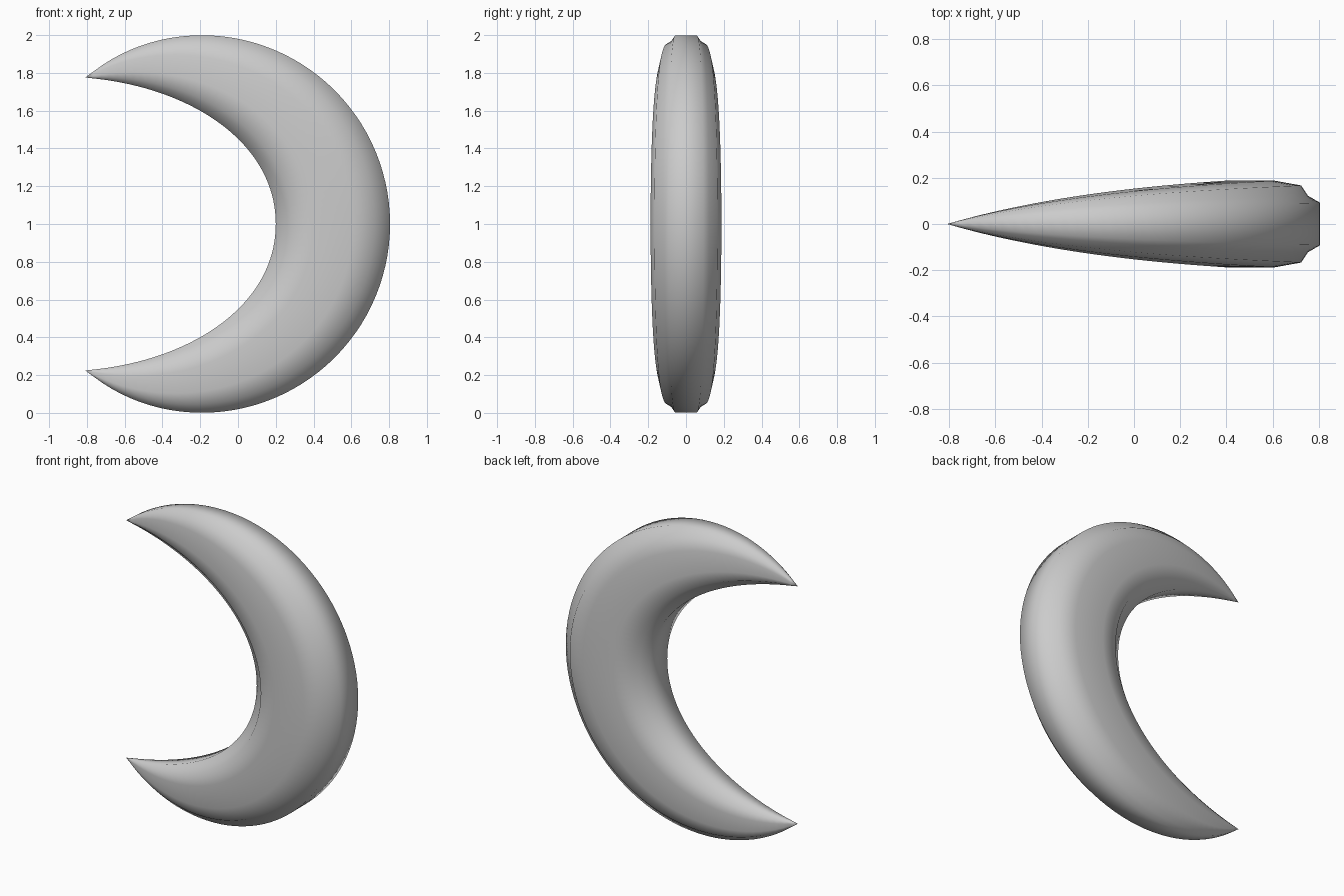
import bpy, bmesh
from math import sin, cos, radians, copysign
from mathutils import Vector

if "Cube" in bpy.data.objects:
    bpy.data.objects.remove(bpy.data.objects["Cube"])

STEPS = 40            # stations from the middle to each tip
TIP = radians(128.2)  # angle of the tips on the outer arc

# half cross-section: (across the width, thickness), both relative
half = [(1, .49), (.83, .65), (.73, .89), (.35, 1)]
quarter = half + [(-u, v) for u, v in reversed(half)]
section = quarter + [(u, -v) for u, v in reversed(quarter)]


def outer(s):
    a = s * TIP
    r = 1 - .014 * s ** 8
    return Vector((-.195 + r * cos(a), 0, 1 + r * sin(a)))


def inner(s):
    t = abs(s)
    pts = [(.2, 0), (.2, .43), (-.25, .73), (-.81, .775)]
    w = [(1 - t) ** 3, 3 * t * (1 - t) ** 2, 3 * t * t * (1 - t), t ** 3]
    x = sum(k * p[0] for k, p in zip(w, pts))
    z = sum(k * p[1] for k, p in zip(w, pts))
    return Vector((x, 0, 1 + copysign(z, s)))


# crescent: the section is scaled to the local width and swept tip to tip
bm = bmesh.new()
rings = []
for i in range(-STEPS + 1, STEPS):
    s = i / STEPS
    o, n = outer(s), inner(s)
    mid, across = (o + n) / 2, (o - n) / 2
    h = across.length * .62
    rings.append([bm.verts.new(mid + across * u + Vector((0, h * v, 0)))
                  for u, v in section])
N = len(section)
for a, b in zip(rings, rings[1:]):
    for k in range(N):
        m = (k + 1) % N
        bm.faces.new((a[k], a[m], b[m], b[k]))

# pointed tips
for s, ring in ((-1, rings[0]), (1, rings[-1])):
    tip = bm.verts.new(Vector((-.808, 0, 1 + s * .776)))
    for k in range(N):
        bm.faces.new((ring[k], ring[(k + 1) % N], tip))
bmesh.ops.recalc_face_normals(bm, faces=bm.faces)
for f in bm.faces:
    f.smooth = True

mesh = bpy.data.meshes.new("crescent")
bm.to_mesh(mesh)
bm.free()
bpy.context.collection.objects.link(bpy.data.objects.new("crescent", mesh))
